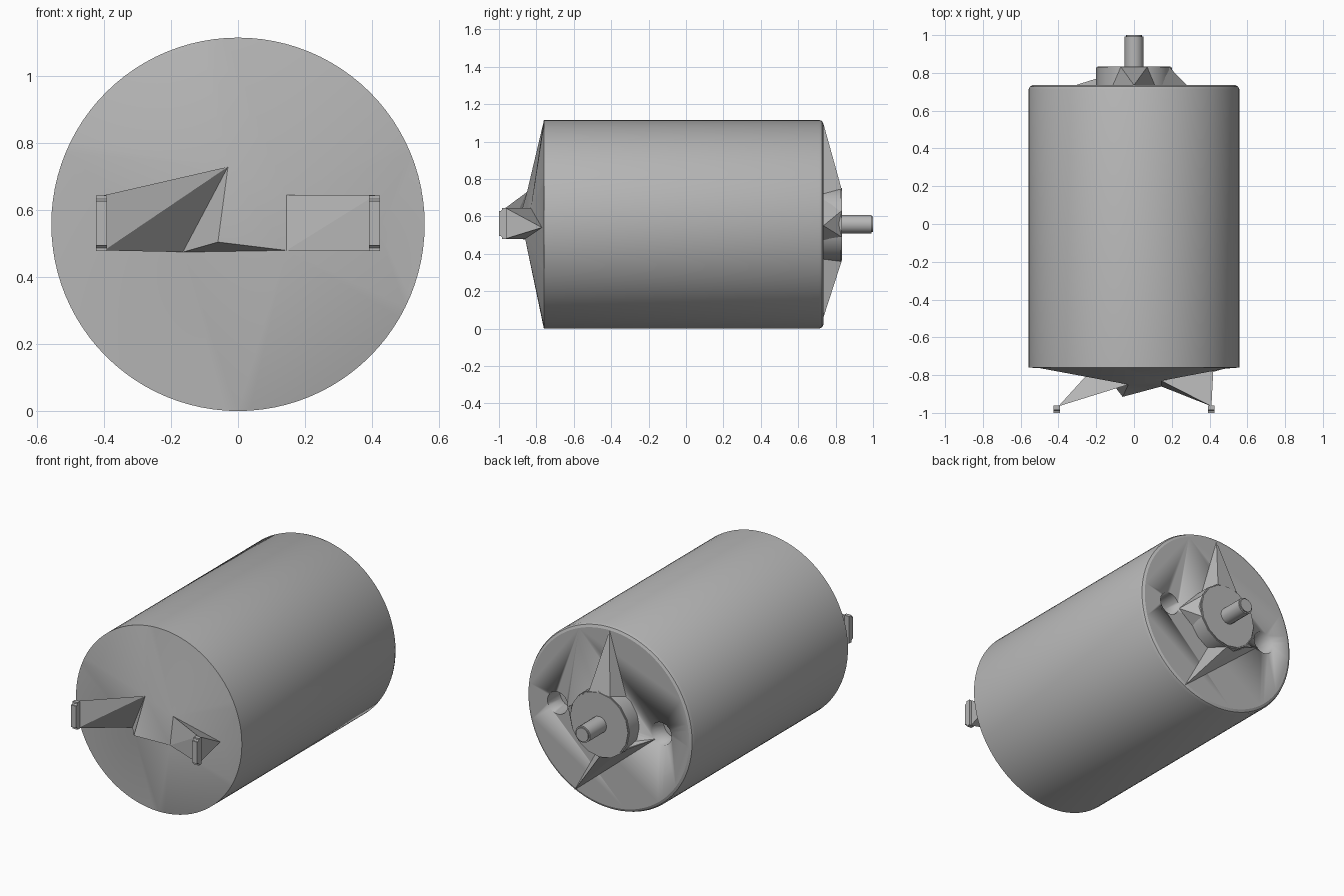
import bpy, bmesh, math
from mathutils import Matrix

if "Cube" in bpy.data.objects:
    bpy.data.objects.remove(bpy.data.objects["Cube"], do_unlink=True)

grey = bpy.data.materials.new("plain_grey")
grey.use_nodes = True
COLOUR = (0.47, 0.47, 0.47, 1)
grey.diffuse_color = COLOUR
grey.node_tree.nodes["Principled BSDF"].inputs["Base Color"].default_value = COLOUR

R = 0.558          # can radius, also height of the axis
BACK = 0.735       # rear face of the can


def finish(name, bm, smooth=True):
    bmesh.ops.recalc_face_normals(bm, faces=bm.faces)
    mesh = bpy.data.meshes.new(name)
    bm.to_mesh(mesh)
    bm.free()
    mesh.materials.append(grey)
    obj = bpy.data.objects.new(name, mesh)
    bpy.context.collection.objects.link(obj)
    if smooth:
        bpy.ops.object.select_all(action="DESELECT")
        obj.select_set(True)
        bpy.context.view_layer.objects.active = obj
        bpy.ops.object.shade_smooth_by_angle(angle=math.radians(25))
    return obj


def rod(name, x, y0, y1, radius, sides, bevel=0):
    """Cylinder lying along y at the height of the axis."""
    bm = bmesh.new()
    place = Matrix.Translation((x, (y0 + y1) / 2, R)) @ Matrix.Rotation(math.pi / 2, 4, "X")
    bmesh.ops.create_cone(bm, cap_ends=True, segments=sides, radius1=radius,
                          radius2=radius, depth=y1 - y0, matrix=place)
    if bevel:
        tip = [e for e in bm.edges if all(v.co.y > y1 - 0.001 for v in e.verts)]
        bmesh.ops.bevel(bm, geom=tip, offset=bevel, segments=2, affect="EDGES")
    return finish(name, bm)


def hull(name, points):
    """Faceted solid around a few corner points."""
    bm = bmesh.new()
    for p in points:
        bm.verts.new(p)
    bmesh.ops.convex_hull(bm, input=bm.verts[:])
    return finish(name, bm, smooth=False)


# Corners of the raised facets on the front cap
crest = (-0.03, -0.85, 0.73)
nose = (-0.06, -0.915, 0.505)
dip = (-0.165, -0.78, 0.475)
low = (0.145, -0.86, 0.48)
high = (0.145, -0.83, 0.645)
side = (0.42, -0.77, 0.54)

# Can: lathed shell, flat rear, faceted front cap
SEG = 96
bm = bmesh.new()
rings = []
for y, r in ((-0.76, R), (0.712, R), (0.728, R - 0.007), (BACK, R - 0.022)):
    rings.append([bm.verts.new((r * math.cos(i * math.tau / SEG), y,
                                R + r * math.sin(i * math.tau / SEG))) for i in range(SEG)])
for a, b in zip(rings, rings[1:]):
    for i in range(SEG):
        j = (i + 1) % SEG
        bm.faces.new((a[i], a[j], b[j], b[i]))
bm.faces.new(rings[-1])

v_crest, v_nose, v_dip, v_low, v_high, v_side = [
    bm.verts.new(p) for p in (crest, nose, dip, low, high, side)]


def hub(i):
    """Cap corner that each stretch of the rim runs to."""
    angle = (i % SEG + 0.5) * 360 / SEG
    for limit, vert in ((23, v_side), (98, v_high), (157, v_crest), (270, v_dip), (333, v_low)):
        if angle < limit:
            return vert
    return v_side


rim = rings[0]
for i in range(SEG):
    j = (i + 1) % SEG
    bm.faces.new((rim[i], rim[j], hub(i)))
    if hub(i) != hub(j):
        bm.faces.new((rim[j], hub(j), hub(i)))
for tri in ((v_crest, v_nose, v_dip), (v_crest, v_nose, v_low), (v_crest, v_low, v_high),
            (v_nose, v_dip, v_low), (v_high, v_low, v_side)):
    bm.faces.new(tri)
can = finish("motor_can", bm)

# Mounting holes in the rear face
for x, label in ((0.35, "left"), (-0.35, "right")):
    cutter = rod(label + "_hole_cutter", x, BACK - 0.12, BACK + 0.1, 0.068, 24)
    cutter.hide_render = True
    cutter.hide_set(True)
    cut = can.modifiers.new(label + "_hole", "BOOLEAN")
    cut.operation = "DIFFERENCE"
    cut.solver = "EXACT"
    cut.object = cutter

# Bearing boss and shaft
rod("bearing_boss", 0, 0.70, 0.835, 0.2, 16, 0.006)
rod("shaft", 0, 0.80, 1.0, 0.05, 16, 0.008)

# Ribs between the boss and the rear face
hull("upper_rib", [(0, BACK, 1.095), (0.113, BACK, 0.71), (-0.113, BACK, 0.715),
                   (0.07, 0.832, 0.745), (-0.07, 0.832, 0.745), (0, 0.70, 0.7)])
hull("lower_rib", [(0.235, BACK, 0.06), (-0.31, BACK, 0.515), (0.06, BACK, 0.38),
                   (0, 0.832, 0.36), (-0.1, 0.80, 0.4)])
hull("left_rib", [(0.28, BACK, 0.55), (0.185, 0.832, 0.49), (0.185, 0.832, 0.63),
                  (0.15, BACK, 0.45), (0.15, BACK, 0.69)])

# Terminals: faceted blades with a small block at each tip
hull("left_terminal", [high, low, side, (0.41, -0.965, 0.645), (0.41, -0.965, 0.48)])
hull("right_terminal", [crest, dip, (-0.25, -0.80, 0.6),
                        (-0.4, -0.965, 0.645), (-0.4, -0.965, 0.48)])
for s, label in ((1, "left"), (-1, "right")):
    bm = bmesh.new()
    bmesh.ops.create_cube(bm, size=1, matrix=Matrix.Translation((s * 0.408, -0.98, 0.561))
                          @ Matrix.Diagonal((0.034, 0.04, 0.165, 1)))
    ends = [e for e in bm.edges if all(v.co.y < -0.99 for v in e.verts)
            and abs(e.verts[0].co.x - e.verts[1].co.x) > 0.01]
    bmesh.ops.bevel(bm, geom=ends, offset=0.016, segments=3, affect="EDGES")
    finish(label + "_terminal_tip", bm)
